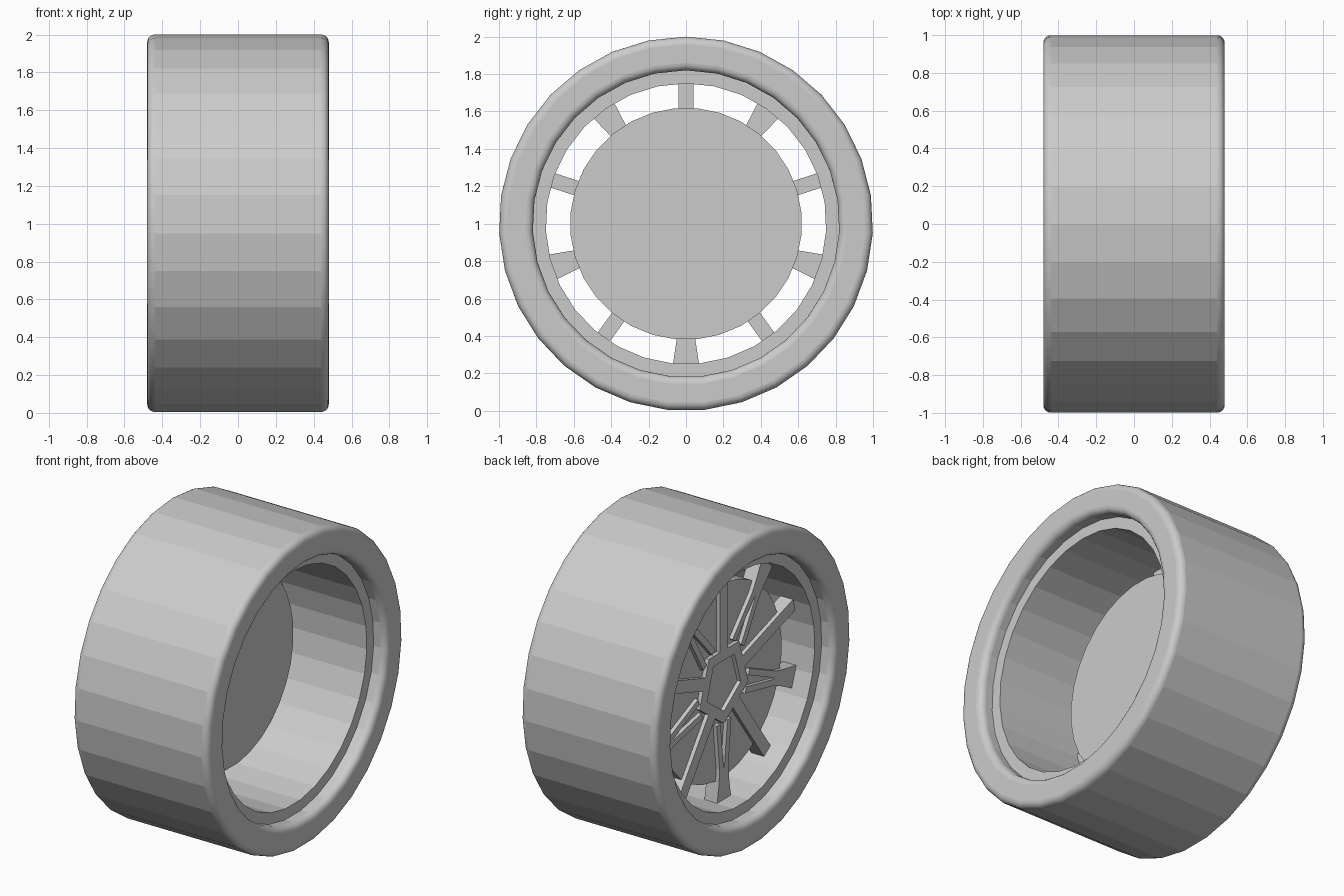
import bpy
import bmesh
from math import pi, sin, cos

if "Cube" in bpy.data.objects:
    bpy.data.objects.remove(bpy.data.objects["Cube"])

SIDES = 31
grey = bpy.data.materials.new("plain grey")
grey.use_nodes = True
colour = (0.6, 0.6, 0.6, 1)
grey.diffuse_color = colour
grey.node_tree.nodes["Principled BSDF"].inputs["Base Color"].default_value = colour


def finish(name, bm, smooth_rule=None):
    bmesh.ops.recalc_face_normals(bm, faces=bm.faces)
    if smooth_rule:
        for f in bm.faces:
            f.smooth = smooth_rule(f)
    mesh = bpy.data.meshes.new(name)
    bm.to_mesh(mesh)
    bm.free()
    mesh.materials.append(grey)
    ob = bpy.data.objects.new(name, mesh)
    ob.location.z = 1
    bpy.context.collection.objects.link(ob)
    return ob


def lathe(name, profile, sides=SIDES, smooth_rule=None):
    """Revolve a closed (x, radius) profile about the axle, one corner on top."""
    bm = bmesh.new()
    rings = []
    for i in range(sides):
        a = 2 * pi * i / sides
        rings.append([bm.verts.new((x, r * sin(a), r * cos(a))) for x, r in profile])
    n = len(profile)
    for i in range(sides):
        p, q = rings[i], rings[(i + 1) % sides]
        for j in range(n):
            k = (j + 1) % n
            bm.faces.new((p[j], p[k], q[k], q[j]))
    return finish(name, bm, smooth_rule)


def rounded_box(x, low, high, radius, steps=5):
    """Rounded rectangle, as (x, radius) points."""
    corners = [(x, high, 0), (-x, high, 1), (-x, low, 2), (x, low, 3)]
    pts = []
    for cx, cr, quarter in corners:
        ox = cx - radius * (1 if cx > 0 else -1)
        orr = cr - radius * (1 if cr == high else -1)
        for s in range(steps + 1):
            a = (quarter + s / steps) * pi / 2
            pts.append((ox + radius * cos(a), orr + radius * sin(a)))
    return pts


def plate(bm, outline, angle, front, back):
    """Extrude a (distance, sideways) outline, turned about the axle."""
    def place(x, d, w):
        return bm.verts.new((x, d * cos(angle) - w * sin(angle),
                             d * sin(angle) + w * cos(angle)))
    a = [place(front, d, w) for d, w in outline]
    b = [place(back, d, w) for d, w in outline]
    bm.faces.new(a)
    bm.faces.new(b)
    for i in range(len(a)):
        j = (i + 1) % len(a)
        bm.faces.new((a[i], a[j], b[j], b[i]))


# Tyre with rounded shoulders, and the recessed rim inside it
def is_shoulder(face):
    c = face.normal
    return 0.01 < abs(c.x) < 0.99


lathe("tyre", rounded_box(0.48, 0.82, 1.0, 0.04), smooth_rule=is_shoulder)
lathe("rim", [(0.39, 0.75), (0.39, 0.83), (-0.39, 0.83), (-0.39, 0.75)])

# Thick disc behind the spokes
FRONT, DISC, BACK = -0.27, -0.245, -0.18
bm = bmesh.new()
disc = [(0.62 * cos(2 * pi * i / 32), 0.62 * sin(2 * pi * i / 32)) for i in range(32)]
plate(bm, disc, pi / 32, DISC, -0.04)
finish("brake_disc", bm)

# Five narrow spokes, and five forked spokes that flare towards the rim
narrow = [(0.15, -0.04), (0.765, -0.04), (0.765, 0.04), (0.15, 0.04)]
bm = bmesh.new()
for i in range(5):
    plate(bm, narrow, pi / 2 + i * 2 * pi / 5, FRONT, BACK)
finish("narrow_spokes", bm)

bm = bmesh.new()
flare = [(0.54, -0.045), (0.62, -0.05), (0.765, -0.072),
         (0.765, 0.072), (0.62, 0.05), (0.54, 0.045)]
prong = [(0.25, 0.035), (0.54, 0.004), (0.54, 0.045), (0.25, 0.075)]
for i in range(5):
    a = -pi / 2 + i * 2 * pi / 5
    plate(bm, flare, a, FRONT, BACK)
    for side in (1, -1):
        plate(bm, [(d, side * w) for d, w in prong], a, FRONT, BACK)
finish("forked_spokes", bm)

# Raised hub plate with a five-sided recess
bm = bmesh.new()
for i in range(5):
    a = -pi / 2 + i * 2 * pi / 5
    half = pi / 5
    inner, outer = 0.18, 0.26
    mid = a + half
    plate(bm, [(inner * cos(half), -inner * sin(half)), (outer * cos(half), -outer * sin(half)),
               (outer * cos(half), outer * sin(half)), (inner * cos(half), inner * sin(half))],
          mid, FRONT, BACK)
finish("hub_plate", bm)
